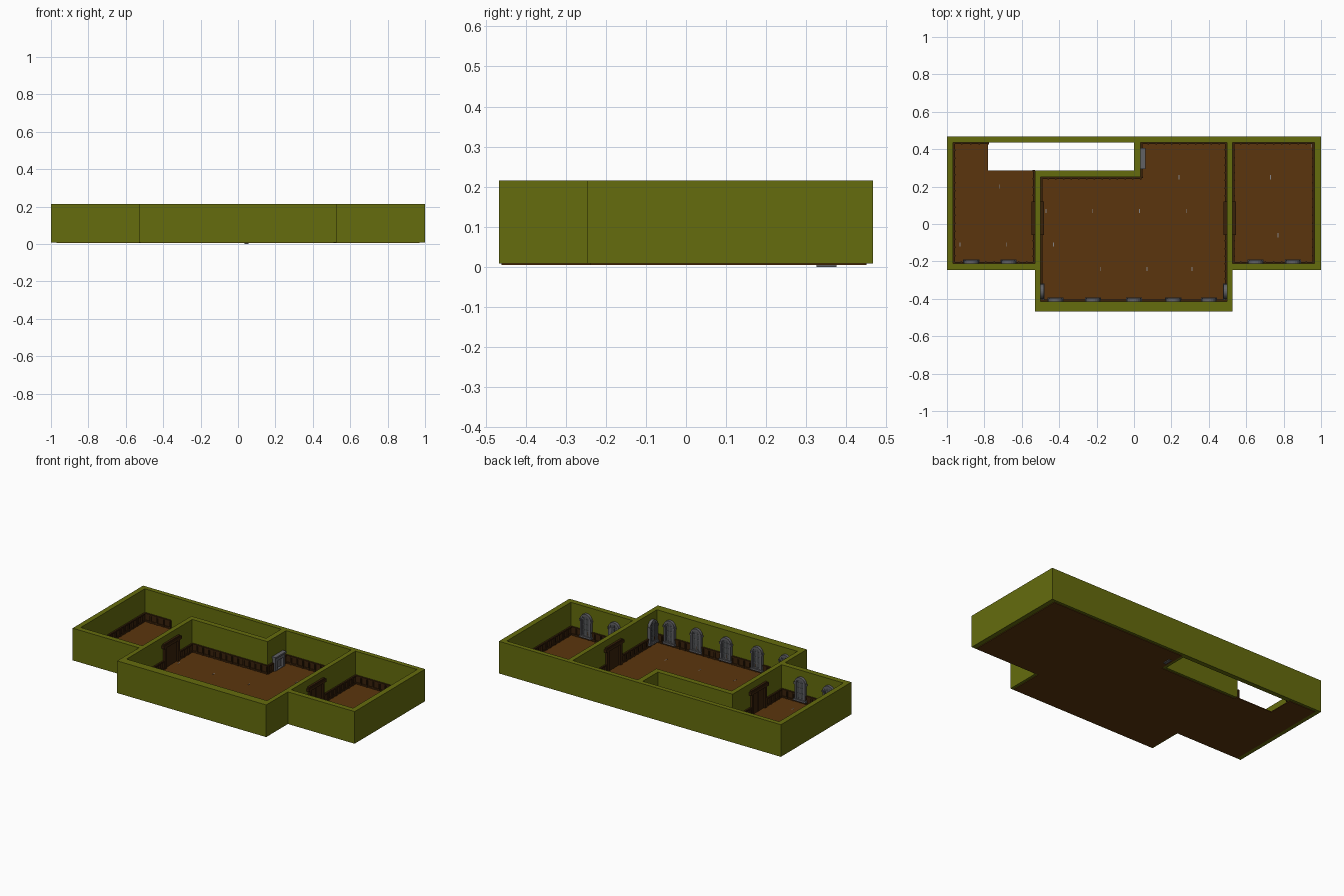
import bpy, bmesh, math
from mathutils import Matrix, Vector

if "Cube" in bpy.data.objects:
    bpy.data.objects.remove(bpy.data.objects["Cube"])


def material(name, rgb):
    m = bpy.data.materials.new(name)
    m.diffuse_color = (*rgb, 1)
    m.use_nodes = True
    m.node_tree.nodes["Principled BSDF"].inputs["Base Color"].default_value = m.diffuse_color
    return m


OLIVE = material("olive_plaster", (0.13, 0.15, 0.004))
FLOOR = material("brown_floor", (0.105, 0.036, 0.004))
DARK = material("dark_wood", (0.04, 0.015, 0.003))
WOOD = material("panel_wood", (0.085, 0.03, 0.005))
STONE = material("grey_stone", (0.12, 0.12, 0.13))
GLASS = material("dark_glass", (0.065, 0.07, 0.075))
PALE = material("pale_stone", (0.24, 0.24, 0.25))
BLACK = material("soot", (0.01, 0.01, 0.01))


def prism(loops, z0, z1):
    """Mesh of a flat outline with holes, extruded from z0 to z1."""
    cu = bpy.data.curves.new("outline", 'CURVE')
    cu.dimensions = '2D'
    cu.fill_mode = 'BOTH'
    cu.extrude = (z1 - z0) / 2
    for pts in loops:
        s = cu.splines.new('POLY')
        s.points.add(len(pts) - 1)
        for p, (x, y) in zip(s.points, pts):
            p.co = (x, y, 0, 1)
        s.use_cyclic_u = True
    ob = bpy.data.objects.new("outline", cu)
    bpy.context.scene.collection.objects.link(ob)
    bpy.context.view_layer.update()
    dg = bpy.context.evaluated_depsgraph_get()
    me = bpy.data.meshes.new_from_object(ob.evaluated_get(dg))
    bpy.data.objects.remove(ob)
    bpy.data.curves.remove(cu)
    me.transform(Matrix.Translation((0, 0, (z0 + z1) / 2)))
    for p in me.polygons:
        p.use_smooth = False
    return me


def box(bm, lo, hi, index=0):
    lo, hi = Vector(lo), Vector(hi)
    vs = bmesh.ops.create_cube(bm, size=1)["verts"]
    for v in vs:
        v.co = Vector([lo[i] + (v.co[i] + 0.5) * (hi[i] - lo[i]) for i in range(3)])
    for f in {f for v in vs for f in v.link_faces}:
        f.material_index = index


def add(name, me, mats, matrix=None):
    me.materials.clear()
    for m in mats:
        me.materials.append(m)
    ob = bpy.data.objects.new(name, me)
    bpy.context.scene.collection.objects.link(ob)
    if matrix:
        ob.matrix_world = matrix
    return ob


def finish(name, bm, mats, matrix=None):
    me = bpy.data.meshes.new(name)
    bm.to_mesh(me)
    bm.free()
    return add(name, me, mats, matrix)


def on_wall(x, y, inward):
    """Local x runs along the wall, local y points into the room."""
    return Matrix.Translation((x, y, 0)) @ Matrix.Rotation(math.radians(inward - 90), 4, 'Z')


def rect(x0, y0, x1, y1):
    return [(x0, y0), (x1, y0), (x1, y1), (x0, y1)]


# walls: outer outline with three rooms cut out
outer = [(-1, .467), (-1, -.247), (-.53, -.247), (-.53, -.467),
         (.527, -.467), (.527, -.247), (1, -.247), (1, .467)]
left_room = [(-.967, -.212), (-.53, -.212), (-.53, .285), (0, .285), (0, .437), (-.967, .437)]
mid_room = [(-.5, -.415), (.497, -.415), (.497, .437), (.035, .437), (.035, .25), (-.5, .25)]
right_room = rect(.527, -.212, .965, .437)
add("walls", prism([outer, left_room, mid_room, right_room], .009, .215), [OLIVE])

# plank floor, open behind the back wall of the middle room
bm = bmesh.new()
for x0, x1, y0, y1, n in [(-.97, -.78, -.24, .45, 6), (-.78, -.52, -.24, .287, 8),
                          (-.52, .02, -.46, .27, 17), (.02, .51, -.46, .45, 15),
                          (.51, .97, -.24, .45, 14)]:
    w = (x1 - x0) / n
    for i in range(n):
        box(bm, (x0 + i * w, y0, .005), (x0 + (i + 1) * w, y1, .0105))
finish("floor_planks", bm, [FLOOR])

# small pale chips between the planks
bm = bmesh.new()
for x, y in [(-.72, .2), (-.93, -.11), (-.68, -.11), (-.47, .07), (-.22, .07), (.03, .07),
             (.28, .07), (-.43, -.11), (-.18, -.24), (.07, -.24), (.31, -.24),
             (.24, .25), (.73, .25), (.77, -.06), (.95, .42)]:
    box(bm, (x - .002, y - .011, .009), (x + .002, y + .011, .0112))
finish("floor_chips", bm, [PALE])


def wainscot(a, b):
    """Panelling from a to b, the room lies on the left."""
    a, b = Vector(a), Vector(b)
    d = b - a
    L = d.length
    bm = bmesh.new()
    box(bm, (0, 0, .01), (L, .004, .06), 1)
    box(bm, (0, 0, .01), (L, .009, .02))
    box(bm, (0, 0, .056), (L, .010, .065))
    n = max(1, round(L / .042))
    for i in range(n + 1):
        x = L * i / n
        box(bm, (x - .004, 0, .01), (x + .004, .012, .062))
    ang = math.degrees(math.atan2(d.y, d.x)) + 90
    finish("wainscot", bm, [DARK, WOOD], on_wall(a.x, a.y, ang))


D0, D1 = -.05, .11  # door gap along y
runs = [
    [(-.53, -.212), (-.53, D0)], [(-.53, D1), (-.53, .285)],
    [(-.78, .437), (-.967, .437), (-.967, -.212), (-.53, -.212)],
    [(-.5, D0), (-.5, -.415), (.497, -.415), (.497, D0)],
    [(.497, D1), (.497, .437), (.035, .437), (.035, .405)],
    [(.035, .295), (.035, .25), (-.5, .25), (-.5, D1)],
    [(.527, D0), (.527, -.212), (.965, -.212), (.965, .437), (.527, .437), (.527, D1)],
]
for run in runs:
    for a, b in zip(run, run[1:]):
        wainscot(a, b)


def arch(half, bottom, spring, steps=10):
    pts = [(-half, bottom), (half, bottom)]
    for i in range(steps + 1):
        t = math.pi * i / steps
        pts.append((half * math.cos(t), spring + half * math.sin(t)))
    return pts


UP = Matrix.Rotation(math.pi / 2, 4, 'X')


def window(x, y, inward):
    m = on_wall(x, y, inward)
    # stone arch ring, glass plate, sill and glazing bars
    add("window_frame", prism([arch(.038, .025, .137), arch(.026, .035, .137)], -.018, 0),
        [STONE], m @ UP)
    add("window_inner_ring", prism([arch(.027, .034, .137), arch(.021, .042, .137)], -.014, 0),
        [STONE], m @ UP)
    add("window_glass", prism([arch(.027, .035, .137)], -.012, -.004), [GLASS], m @ UP)
    bm = bmesh.new()
    box(bm, (-.043, 0, .022), (.043, .022, .034))
    box(bm, (-.002, 0, .03), (.002, .014, .16))
    for z in (.07, .105, .137):
        box(bm, (-.024, 0, z - .002), (.024, .014, z + .002))
    for s in (-1, 1):
        box(bm, (s * .037 - .005, 0, .127), (s * .037 + .005, .021, .139))
    finish("window_sill_and_bars", bm, [STONE], m)


for x in (-.42, -.22, 0, .21, .40):
    window(x, -.415, 90)
for x in (-.87, -.67, .65, .85):
    window(x, -.212, 90)
window(-.5, -.36, 0)
window(.497, -.36, 180)


def door(x, y, inward):
    bm = bmesh.new()
    box(bm, (-.062, 0, .01), (.062, .004, .15), 1)       # leaf
    box(bm, (-.002, 0, .01), (.002, .006, .15))          # split
    for s in (-1, 1):                                    # posts
        box(bm, (s * .066 - .009, 0, .01), (s * .066 + .009, .014, .15))
    box(bm, (-.09, 0, .146), (.09, .018, .164))          # lintel
    box(bm, (-.08, 0, .164), (.08, .013, .172))
    finish("door", bm, [DARK, WOOD], on_wall(x, y, inward))


for x, inward in [(-.5, 0), (-.53, 180), (.497, 180), (.527, 0)]:
    door(x, .03, inward)

# fireplace
bm = bmesh.new()
for s in (-1, 1):
    box(bm, (s * .04 - .01, 0, .01), (s * .04 + .01, .02, .09))
box(bm, (-.05, 0, .07), (.05, .02, .092))
box(bm, (-.055, 0, .092), (.055, .026, .102), 1)
box(bm, (-.031, 0, .01), (.031, .004, .071), 2)
box(bm, (-.025, 0, 0), (.025, .02, .014), 2)
finish("fireplace", bm, [STONE, PALE, BLACK], on_wall(.035, .35, 0))
